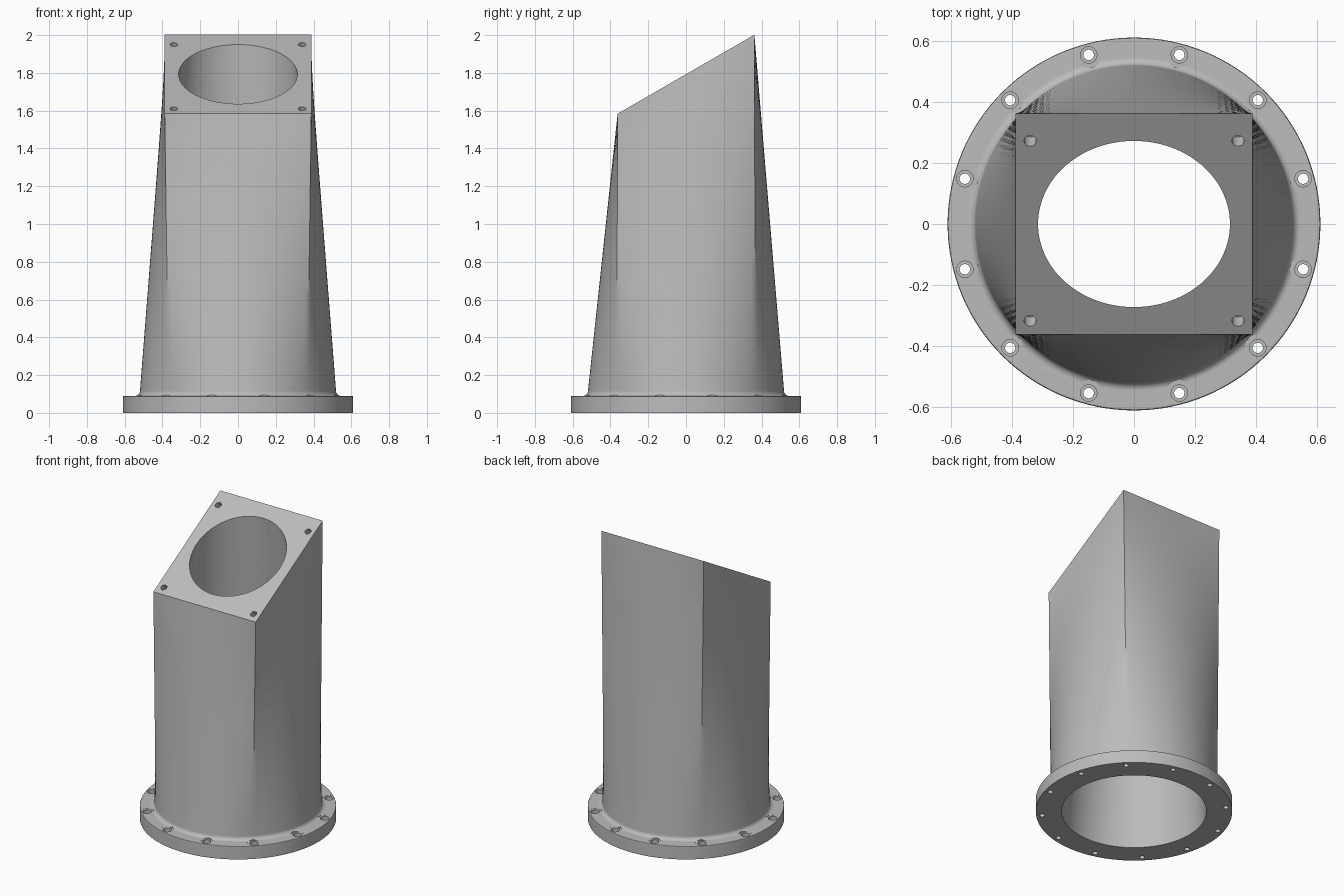
import bpy
import bmesh
from math import sin, cos, pi, radians
from mathutils import Matrix, Vector

if "Cube" in bpy.data.objects:
    bpy.data.objects.remove(bpy.data.objects["Cube"])

SEG = 128               # points around every ring
SLOPE = radians(30)     # tilt of the mounting face
TOP_MID = 1.793
FLANGE_TOP = 0.09
BODY_R = 0.522

metal = bpy.data.materials.new("light grey metal")
metal.use_nodes = True
metal.diffuse_color = (0.5, 0.5, 0.5, 1)
metal.node_tree.nodes["Principled BSDF"].inputs["Base Color"].default_value = (0.5, 0.5, 0.5, 1)


def top_z(y):
    return TOP_MID + y * sin(SLOPE) / cos(SLOPE)


def circle(r, z):
    angles = [2 * pi * i / SEG + pi / 4 for i in range(SEG)]
    return [Vector((r * cos(a), r * sin(a), z)) for a in angles]


def rectangle(hx, hy):
    corners = [(hx, hy), (-hx, hy), (-hx, -hy), (hx, -hy)]
    points, side = [], SEG // 4
    for k in range(4):
        a, b = Vector(corners[k]), Vector(corners[(k + 1) % 4])
        for i in range(side):
            p = a.lerp(b, i / side)
            points.append(Vector((p.x, p.y, top_z(p.y))))
    return points


def blend(a, b, t):
    return [p.lerp(q, t) for p, q in zip(a, b)]


def make_object(name, bm):
    bmesh.ops.recalc_face_normals(bm, faces=bm.faces)
    mesh = bpy.data.meshes.new(name)
    bm.to_mesh(mesh)
    bm.free()
    mesh.materials.append(metal)
    obj = bpy.data.objects.new(name, mesh)
    bpy.context.collection.objects.link(obj)
    return obj


# Flange profile with rounded rim and a fillet into the body
rings = [circle(0.449, 0), circle(0.61, 0), circle(0.61, 0.083),
         circle(0.608, 0.088), circle(0.603, FLANGE_TOP)]
FILLET = 0.026
for i in range(6):
    a = pi / 2 * i / 5
    rings.append(circle(BODY_R - 0.003 + FILLET * (1 - sin(a)),
                        FLANGE_TOP + FILLET * (1 - cos(a))))

# Round-to-square outer loft up to the sloped face
base, square = rings[-1], rectangle(0.388, 0.362)
STEPS = 20
rings += [blend(base, square, i / STEPS) for i in range(1, STEPS + 1)]

# Tapered bore back down to the flange
mouth = [Vector((p.x, p.y * cos(SLOPE), top_z(p.y * cos(SLOPE)))) for p in circle(0.314, 0)]
rings += [blend(mouth, rings[0], i / 8) for i in range(8)]

bm = bmesh.new()
loops = [[bm.verts.new(p) for p in ring] for ring in rings]
for k, low in enumerate(loops):
    high = loops[(k + 1) % len(loops)]
    for i in range(SEG):
        j = (i + 1) % SEG
        bm.faces.new((low[i], low[j], high[j], high[i]))
adapter = make_object("flanged_adapter", bm)


def drill(name, radius, depth, places):
    """Cut one cylinder per placement matrix."""
    cut = bmesh.new()
    for m in places:
        bmesh.ops.create_cone(cut, cap_ends=True, segments=24, radius1=radius,
                              radius2=radius, depth=depth, matrix=m)
    cutter = make_object(name, cut)
    cutter.hide_render = True
    mod = adapter.modifiers.new(name, "BOOLEAN")
    mod.operation = "DIFFERENCE"
    mod.solver = "EXACT"
    mod.object = cutter
    bpy.context.view_layer.objects.active = adapter
    bpy.ops.object.modifier_apply(modifier=name)
    bpy.data.objects.remove(cutter)


def bolt_circle(z):
    return [Matrix.Translation((0.573 * cos(a), 0.573 * sin(a), z))
            for a in (radians(15 + 30 * k) for k in range(12))]


# Flange bolt holes: spot face, counterbore and through hole
drill("spot_faces", 0.043, 0.1, bolt_circle(FLANGE_TOP + 0.0495))
drill("counterbores", 0.027, 0.1, bolt_circle(FLANGE_TOP + 0.02))
drill("bolt_holes", 0.017, 0.3, bolt_circle(0.05))

# Blind screw holes square to the sloped face
tilt = Matrix.Rotation(SLOPE, 4, "X")
drill("screw_holes", 0.02, 0.12,
      [Matrix.Translation((x, y, top_z(y))) @ tilt
       for x in (-0.34, 0.34) for y in (-0.317, 0.272)])

# Smooth shading with crisp edges
bpy.ops.object.select_all(action="DESELECT")
adapter.select_set(True)
bpy.context.view_layer.objects.active = adapter
bpy.ops.object.shade_smooth_by_angle(angle=radians(30))
weighted = adapter.modifiers.new("even_shading", "WEIGHTED_NORMAL")
weighted.keep_sharp = True
